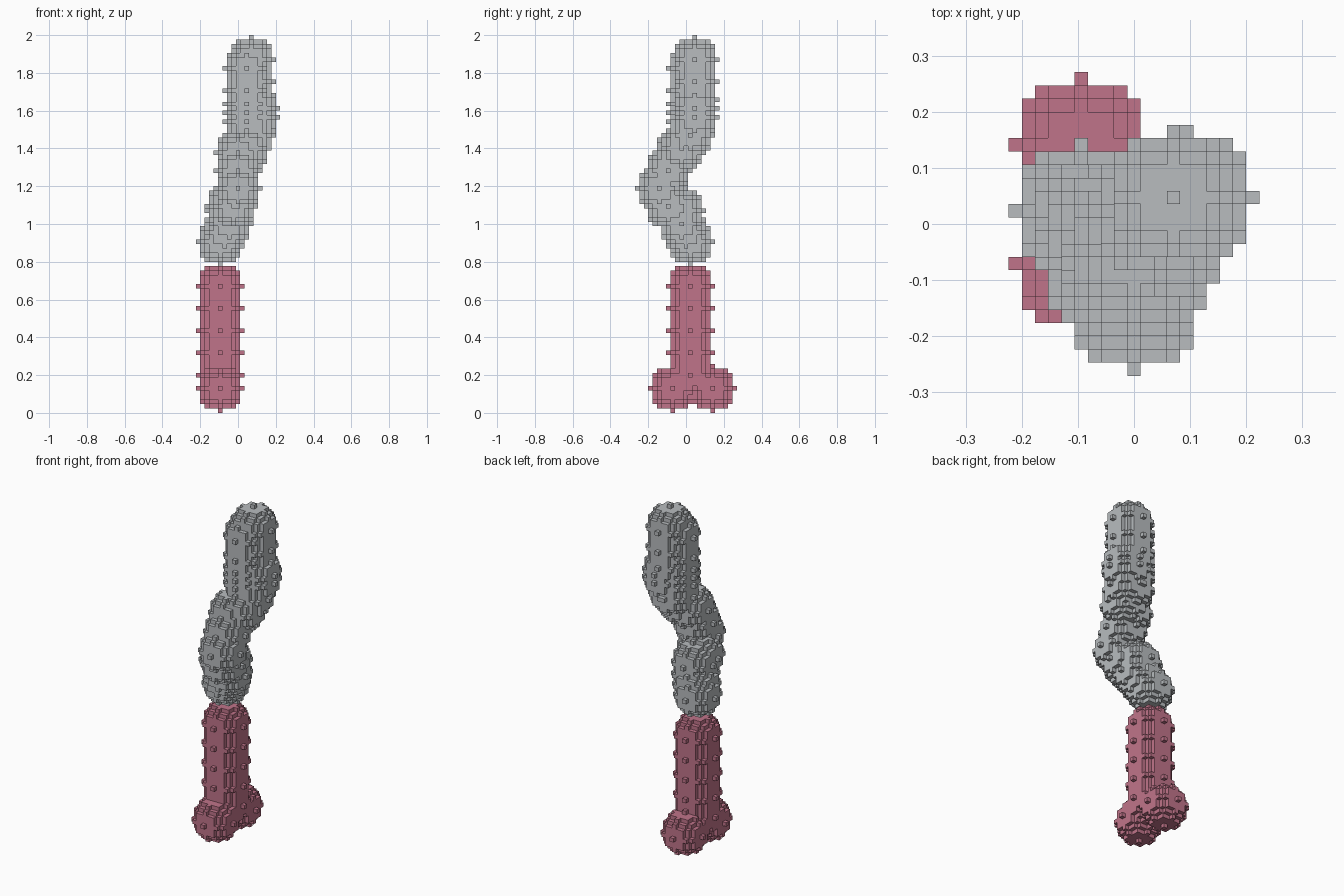
import bpy, bmesh
from mathutils import Vector

cube = bpy.data.objects.get("Cube")
if cube:
    bpy.data.objects.remove(cube, do_unlink=True)

VOXEL = 2 / 85
RADIUS = 5
ORIGIN = Vector((-9.5, -11.5, 0))
SPAN = range(-RADIUS, RADIUS + 1)
BALL = [Vector((x, y, z)) for x in SPAN for y in SPAN for z in SPAN
        if x * x + y * y + z * z <= RADIUS * RADIUS]


def material(name, colour):
    mat = bpy.data.materials.new(name)
    mat.use_nodes = True
    mat.diffuse_color = (*colour, 1)
    bsdf = mat.node_tree.nodes["Principled BSDF"]
    bsdf.inputs["Base Color"].default_value = (*colour, 1)
    bsdf.inputs["Roughness"].default_value = 0.8
    return mat


def fill(centres):
    """Set of voxel cells covered by a ball at every centre."""
    return {tuple(int(v) for v in Vector(c) + b) for c in centres for b in BALL}


def build(name, cells, mat):
    """Outer skin of the cells, one square for each exposed side."""
    bm = bmesh.new()
    corners = {}

    def vert(p):
        key = tuple(round(v * 2) for v in p)
        if key not in corners:
            corners[key] = bm.verts.new((p + ORIGIN) * VOXEL)
        return corners[key]

    for cell in sorted(cells):
        middle = Vector(cell) + Vector((0.5, 0.5, 0.5))
        for axis in range(3):
            for sign in (-1, 1):
                beside = list(cell)
                beside[axis] += sign
                if tuple(beside) in cells:
                    continue
                n, u = Vector(), Vector()
                n[axis] = sign
                u[(axis + 1) % 3] = 1
                v = n.cross(u)
                ring = [middle + (n + a * u + b * v) / 2
                        for a, b in ((-1, -1), (1, -1), (1, 1), (-1, 1))]
                bm.faces.new([vert(p) for p in ring])
    mesh = bpy.data.meshes.new(name)
    bm.to_mesh(mesh)
    bm.free()
    mesh.materials.append(mat)
    obj = bpy.data.objects.new(name, mesh)
    bpy.context.collection.objects.link(obj)
    return obj


# Straight post standing on a front and a back knob
post = [(5, 12, z) for z in range(8, 29, 5)]
knobs = [(5, 8, 5), (5, 17, 5)]

# Bent stem: lower bend, elbow, upper bend
bend = [(5, 12, 38), (6, 11, 40), (7, 10, 42), (7, 10, 45), (8, 7, 46), (7, 8, 46),
        (9, 5, 50), (9, 7, 54), (9, 9, 58), (11, 10, 59), (12, 12, 62)]

# Top of the stem: two close, staggered rows of balls
top = [(13, 13, z) for z in (66, 68)] + [(12, 13, z) for z in (70, 74, 79)]
top += [(11, 12, z) for z in (62, 65, 67, 69, 72, 77)]

stem_cells = fill(bend + top)
base_cells = fill(post + knobs) - stem_cells

build("base_post", base_cells, material("dusty pink", (0.527, 0.175, 0.255)))
build("bent_stem", stem_cells, material("pale grey", (0.479, 0.503, 0.521)))
